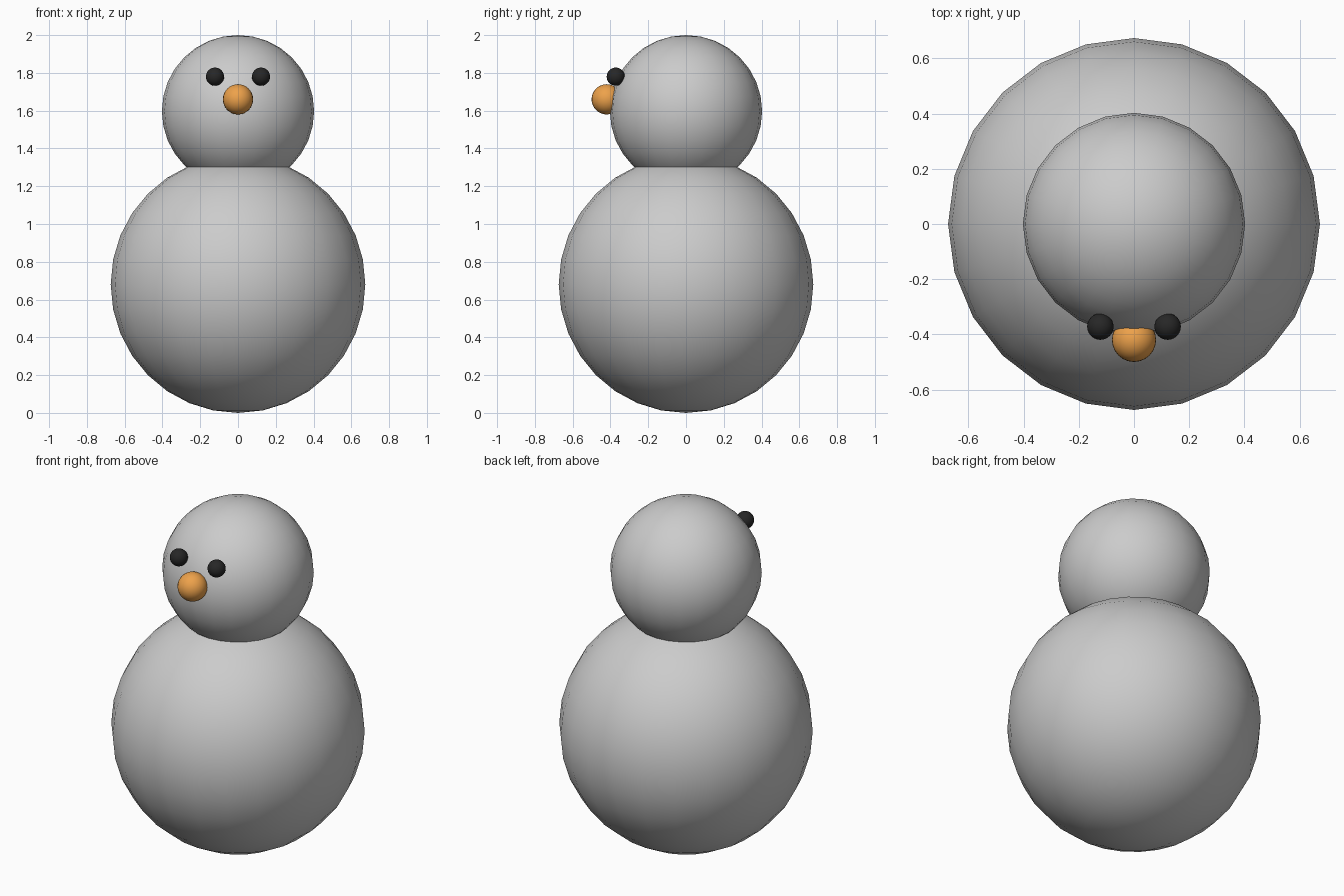
import bpy

if "Cube" in bpy.data.objects:
    bpy.data.objects.remove(bpy.data.objects["Cube"])


def material(name, color):
    m = bpy.data.materials.new(name)
    m.diffuse_color = color
    m.use_nodes = True
    m.node_tree.nodes["Principled BSDF"].inputs["Base Color"].default_value = m.diffuse_color
    return m


def ball(name, location, radius, segments=24, rings=16, height=None, mat=None):
    bpy.ops.mesh.primitive_uv_sphere_add(
        segments=segments, ring_count=rings, radius=1, location=location)
    ob = bpy.context.object
    ob.name = name
    ob.scale = (radius, radius, height or radius)
    bpy.ops.object.transform_apply(location=False, rotation=False, scale=True)
    bpy.ops.object.shade_smooth()
    if mat:
        ob.data.materials.append(mat)
    return ob


black = material("black", (0.02, 0.02, 0.02, 1))
orange = material("orange", (0.85, 0.36, 0.07, 1))

# stacked body and head
ball("body", (0, 0, 0.68), 0.674, height=0.68)
ball("head", (0, 0, 1.597), 0.403)

# face
ball("nose", (0, -0.42, 1.66), 0.08, mat=orange)
for side, sx in (("left", 1), ("right", -1)):
    ball(side + "_eye", (sx * 0.122, -0.372, 1.78), 0.048, mat=black)
